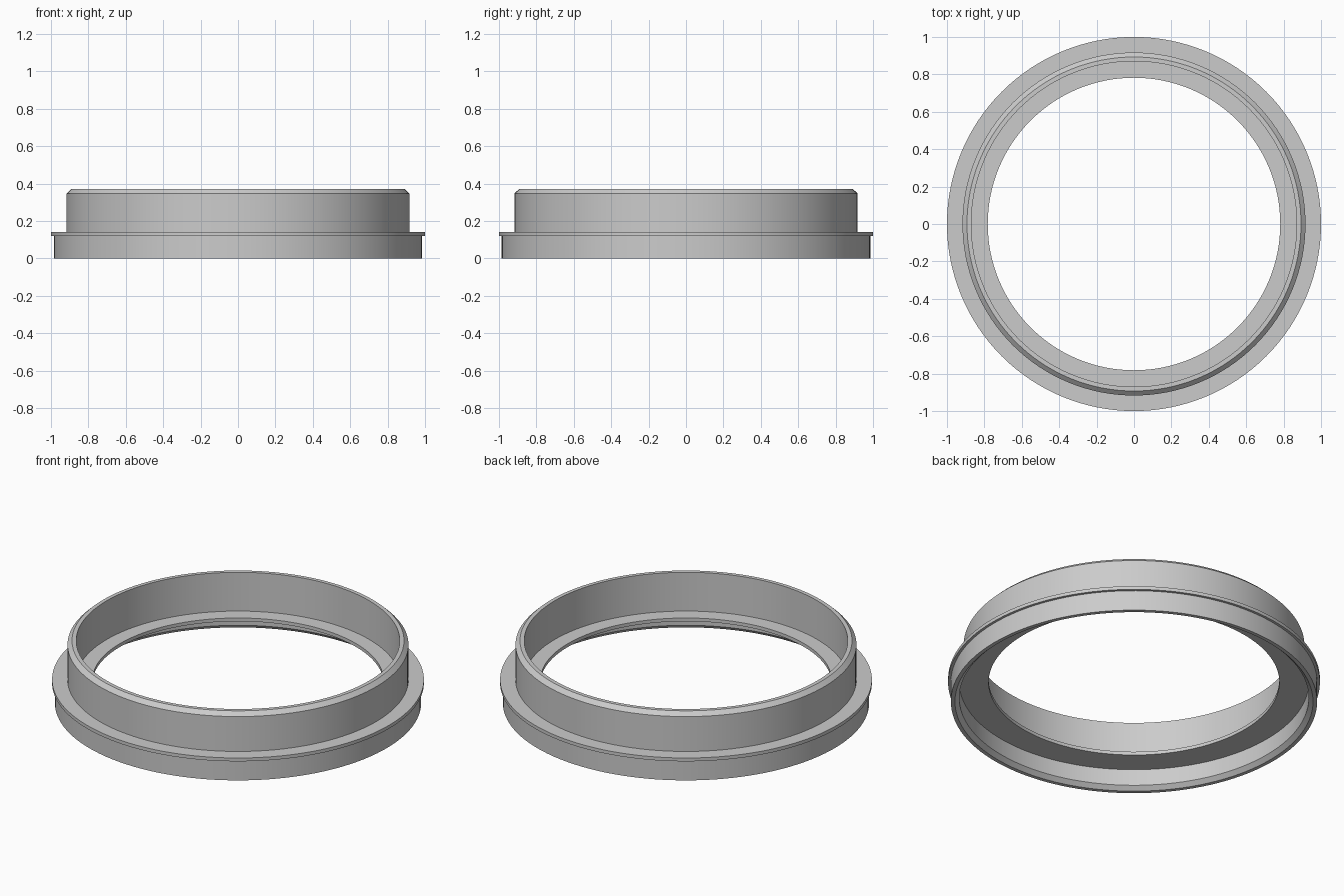
import bpy
import bmesh
from math import tau, radians
from mathutils import Matrix

cube = bpy.data.objects.get("Cube")
if cube:
    bpy.data.objects.remove(cube, do_unlink=True)

SEGMENTS = 128

grey = bpy.data.materials.new("plain grey")
grey.use_nodes = True
colour = (0.6, 0.6, 0.6, 1)
grey.diffuse_color = colour
grey.node_tree.nodes["Principled BSDF"].inputs["Base Color"].default_value = colour


def lathe(name, profile):
    """Turn a closed (radius, height) profile around the z axis."""
    bm = bmesh.new()
    rings = []
    for i in range(SEGMENTS):
        turn = Matrix.Rotation(tau * i / SEGMENTS, 3, "Z")
        rings.append([bm.verts.new((turn.col[0] * r) + turn.col[2] * z) for r, z in profile])
    for i, ring in enumerate(rings):
        following = rings[(i + 1) % SEGMENTS]
        for j in range(len(profile)):
            k = (j + 1) % len(profile)
            bm.faces.new((ring[j], following[j], following[k], ring[k]))
    bmesh.ops.recalc_face_normals(bm, faces=bm.faces)
    mesh = bpy.data.meshes.new(name)
    bm.to_mesh(mesh)
    bm.free()
    mesh.materials.append(grey)
    obj = bpy.data.objects.new(name, mesh)
    bpy.context.collection.objects.link(obj)
    bpy.ops.object.select_all(action="DESELECT")
    obj.select_set(True)
    bpy.context.view_layer.objects.active = obj
    bpy.ops.object.shade_smooth_by_angle(angle=radians(30))
    return obj


# Heights of the flat plate that carries the collar and the skirt
plate_low, plate_high = 0.12, 0.14

lathe("adapter_ring", [
    # skirt, outside
    (0.985, 0), (0.985, plate_low),
    # flange lip
    (1, plate_low), (1, plate_high),
    # collar with chamfered top
    (0.917, plate_high), (0.917, 0.347), (0.893, 0.37), (0.87, 0.37),
    # inner ledge
    (0.87, plate_high), (0.782, plate_high), (0.782, plate_low),
    # skirt, inside, with chamfered mouth
    (0.94, plate_low), (0.94, 0.023), (0.963, 0),
])
